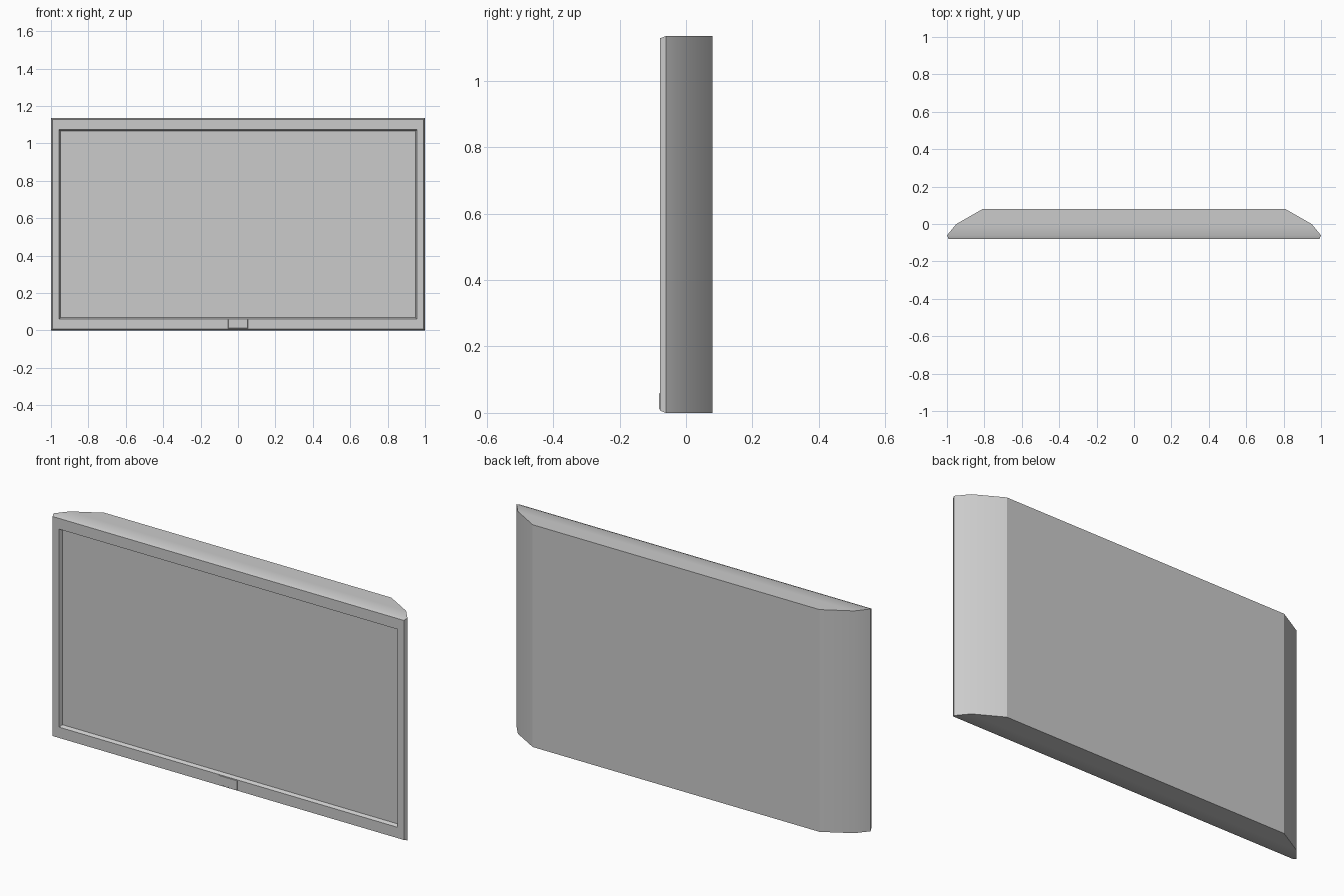
import bpy, bmesh, math

old = bpy.data.objects.get("Cube")
if old:
    bpy.data.objects.remove(old, do_unlink=True)

grey = bpy.data.materials.new("plain grey")
grey.use_nodes = True
colour = (0.6, 0.6, 0.6, 1)
grey.diffuse_color = colour
grey.node_tree.nodes["Principled BSDF"].inputs["Base Color"].default_value = colour

HEIGHT = 1.135


def loft(name, rings, angle):
    """Join rectangles (half width, bottom, top, y) along y, capping both ends."""
    bm = bmesh.new()
    loops = [[bm.verts.new((sx * w, y, z))
              for sx, z in ((-1, lo), (1, lo), (1, hi), (-1, hi))]
             for w, lo, hi, y in rings]
    for a, b in zip(loops, loops[1:]):
        for i in range(4):
            j = (i + 1) % 4
            bm.faces.new((a[i], a[j], b[j], b[i]))
    bm.faces.new(loops[0])
    bm.faces.new(loops[-1])
    bmesh.ops.recalc_face_normals(bm, faces=bm.faces)
    mesh = bpy.data.meshes.new(name)
    bm.to_mesh(mesh)
    bm.free()
    mesh.materials.append(grey)
    obj = bpy.data.objects.new(name, mesh)
    bpy.context.collection.objects.link(obj)
    bpy.ops.object.select_all(action="DESELECT")
    obj.select_set(True)
    bpy.context.view_layer.objects.active = obj
    bpy.ops.object.shade_smooth_by_angle(angle=math.radians(angle))
    return obj


# Housing: recessed screen, front bezel, chamfered rim and tapered back
housing = [(w, inset, HEIGHT - inset, y) for w, inset, y in (
    (0.948, 0.070, -0.062),
    (0.956, 0.062, -0.079),
    (0.992, 0.007, -0.079),
    (1.0, 0, -0.061),
    (0.95, 0, 0),
    (0.81, 0, 0.08))]
loft("screen_housing", housing, 25)

# Thin control plate at the bottom centre of the bezel
loft("control_plate", [(0.052, 0.012, 0.058, -0.081),
                       (0.053, 0.01, 0.06, -0.078)], 20)
